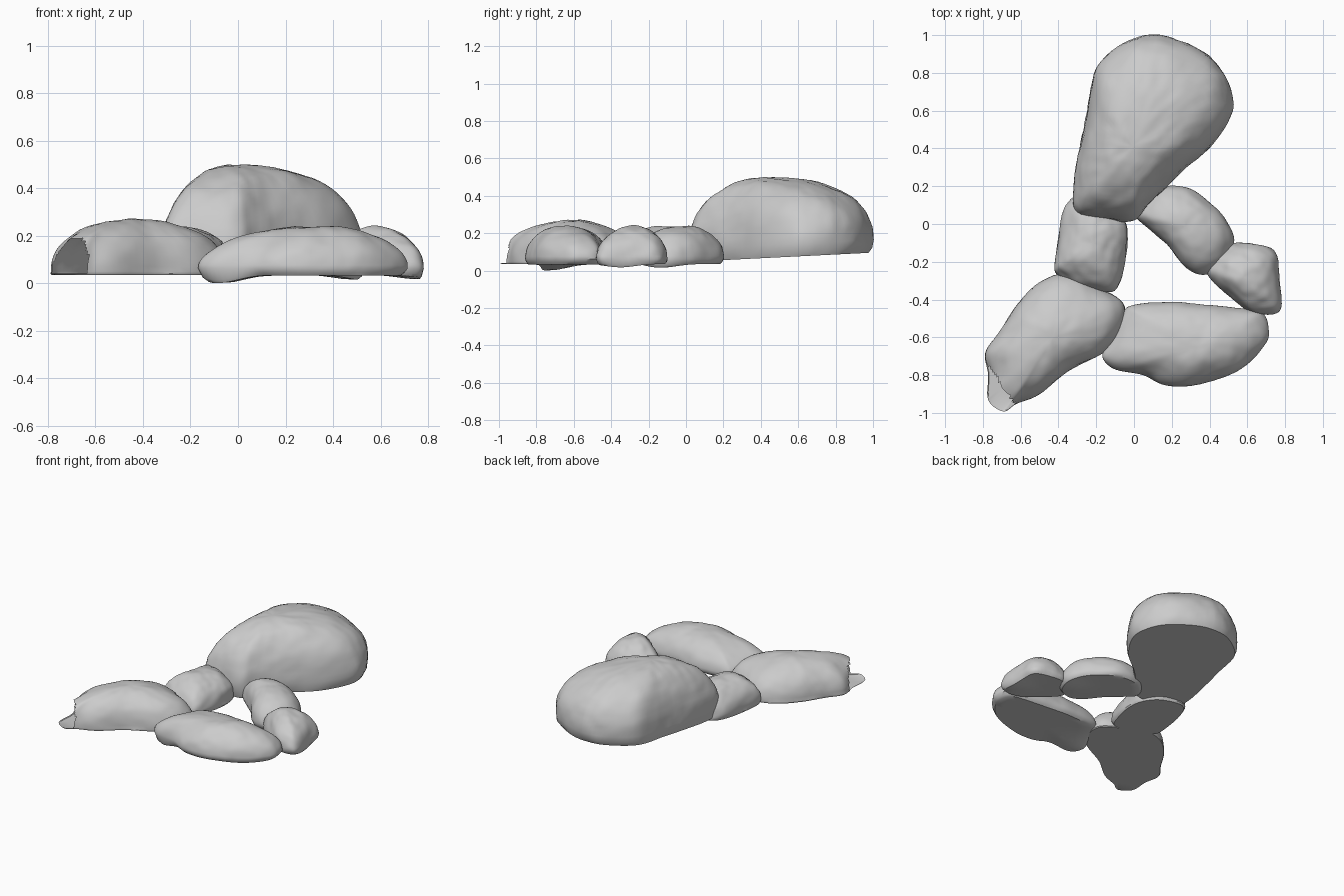
import bpy, bmesh, math
from mathutils import Vector, noise

if "Cube" in bpy.data.objects:
    bpy.data.objects.remove(bpy.data.objects["Cube"])

SEG = 6     # smoothing steps between outline points
RINGS = 22  # rings from the widest level to the crown


def smooth_outline(pts):
    """Closed Catmull-Rom curve through the footprint points."""
    out, n = [], len(pts)
    for i in range(n):
        a, b, c, d = (Vector(pts[(i + k) % n]) for k in (-1, 0, 1, 2))
        for s in range(SEG):
            t = s / SEG
            out.append(0.5 * (2 * b + (c - a) * t + (2 * a - 5 * b + 4 * c - d) * t * t
                              + (3 * b - a - 3 * c + d) * t ** 3))
    return out


def relax(outline, steps):
    """Rounder version of an outline, used higher up the dome."""
    for _ in range(steps):
        n = len(outline)
        outline = [(outline[i - 1] + outline[i] + outline[(i + 1) % n]) / 3 for i in range(n)]
    return outline


def boulder(name, pts, centre, top, power=2.2, base=0.035, slope=0.0, dip=None,
            belly=0.12, under=0.95, rough=0.007, hole=None):
    """Flat-bottomed dome lofted from a footprint outline."""
    outline, c = smooth_outline(pts), Vector(centre)
    soft = relax(outline, len(outline))
    height = top - base - slope * c.y
    # (radius, height) profile: underside, belly, then superellipse dome
    prof = [(under * k / 5, 0.0) for k in range(1, 6)]
    prof += [((1 + under) / 2 + 0.01, belly * 0.4)]
    for k in range(RINGS):
        a = math.pi / 2 * k / RINGS
        prof.append((math.cos(a) ** (2 / power),
                     belly + (1 - belly) * math.sin(a) ** (2 / power)))

    def place(r, h):
        row = []
        for p, s in zip(outline, soft):
            if h > 0:
                p = p.lerp(s, 1 - r)
            q = c + (p - c) * r
            z = base + slope * q.y + height * h
            if dip and h < 0.1:
                z -= dip[2] * math.exp(-(q - Vector(dip[:2])).length_squared / 0.012)
            v = Vector((q.x, q.y, z))
            if h > 0.05:
                w = noise.noise(v * 7) + 0.5 * noise.noise(v * 19)
                v += Vector((q.x - c.x, q.y - c.y, height * h)).normalized() * rough * w
            row.append(v)
        return row

    bm = bmesh.new()
    rows = [[bm.verts.new(v) for v in place(r, h)] for r, h in prof]
    n = len(outline)
    bottom = bm.verts.new((c.x, c.y, base + slope * c.y))
    crown = bm.verts.new((c.x, c.y, sum(v.co.z for v in rows[-1]) / n + 0.001))
    for lo, hi in zip(rows, rows[1:]):
        for i in range(n):
            j = (i + 1) % n
            bm.faces.new((lo[i], lo[j], hi[j], hi[i]))
    for i in range(n):
        j = (i + 1) % n
        bm.faces.new((rows[0][j], rows[0][i], bottom))
        bm.faces.new((rows[-1][i], rows[-1][j], crown))
    bmesh.ops.recalc_face_normals(bm, faces=bm.faces)
    if hole:  # broken end: shell missing, base sheet left
        a, b, limit = hole
        gone = [f for f in bm.faces
                if (m := f.calc_center_median()).z > base + 0.004
                and a * m.x + b * m.y < limit]
        bmesh.ops.delete(bm, geom=gone, context='FACES')
    for f in bm.faces:
        f.smooth = True
    mesh = bpy.data.meshes.new(name)
    bm.to_mesh(mesh)
    bm.free()
    ob = bpy.data.objects.new(name, mesh)
    bpy.context.collection.objects.link(ob)
    bpy.ops.object.select_all(action='DESELECT')
    ob.select_set(True)
    bpy.context.view_layer.objects.active = ob
    bpy.ops.object.shade_smooth_by_angle(angle=math.radians(40))


# Large back boulder, underside rising to the rear
boulder("large_boulder",
        [(-.30, .06), (-.15, .02), (0, .02), (.08, .1), (.22, .25), (.4, .4), (.52, .6),
         (.5, .76), (.42, .87), (.26, .97), (.12, 1.0), (-.03, .97), (-.2, .83),
         (-.25, .6), (-.29, .4), (-.32, .2)],
        (-.01, .41), .497, power=2.3, base=.046, slope=.05, belly=.16, under=.96, rough=.01)

# Small boulder wedged between the large one and the left one
boulder("left_small_boulder",
        [(-.3, .16), (-.38, .04), (-.42, -.2), (-.4, -.27), (-.3, -.33), (-.12, -.36),
         (-.06, -.25), (-.03, -.1), (-.05, .03), (-.14, .13)],
        (-.22, -.1), .24, power=2.2, rough=.012)

# Front left boulder with a broken end
boulder("front_left_boulder",
        [(-.69, -.99), (-.77, -.93), (-.77, -.8), (-.785, -.68), (-.71, -.57), (-.62, -.43),
         (-.5, -.31), (-.35, -.265), (-.2, -.33), (-.06, -.42), (-.06, -.55), (-.15, -.67),
         (-.35, -.78), (-.5, -.9), (-.62, -.95)],
        (-.43, -.6), .27, power=2.25, under=.99, belly=.06, hole=(.82, .57, -1.06))

# Front boulder
boulder("front_boulder",
        [(-.165, -.7), (-.1, -.77), (.05, -.8), (.15, -.85), (.28, -.86), (.42, -.83),
         (.55, -.78), (.65, -.7), (.715, -.59), (.69, -.48), (.6, -.45), (.4, -.43),
         (.2, -.415), (0, -.43), (-.06, -.47), (-.12, -.6)],
        (.35, -.64), .24, power=2.1, base=.033, dip=(-.07, -.72, .036), belly=.14, under=.92)

# Right middle boulder
boulder("right_middle_boulder",
        [(0, .06), (.07, .16), (.17, .2), (.3, .18), (.42, .1), (.5, 0), (.53, -.1),
         (.48, -.21), (.37, -.27), (.27, -.23), (.17, -.11), (.07, -.02)],
        (.27, -.01), .24, power=2.2, dip=(.48, -.13, .02), belly=.13, under=.92)

# Right end boulder
boulder("right_end_boulder",
        [(.39, -.27), (.42, -.18), (.5, -.11), (.6, -.1), (.74, -.14), (.77, -.25),
         (.78, -.42), (.74, -.475), (.63, -.47), (.52, -.4)],
        (.58, -.28), .24, power=2.1, dip=(.75, -.35, .018), belly=.13, under=.92, rough=.01)
